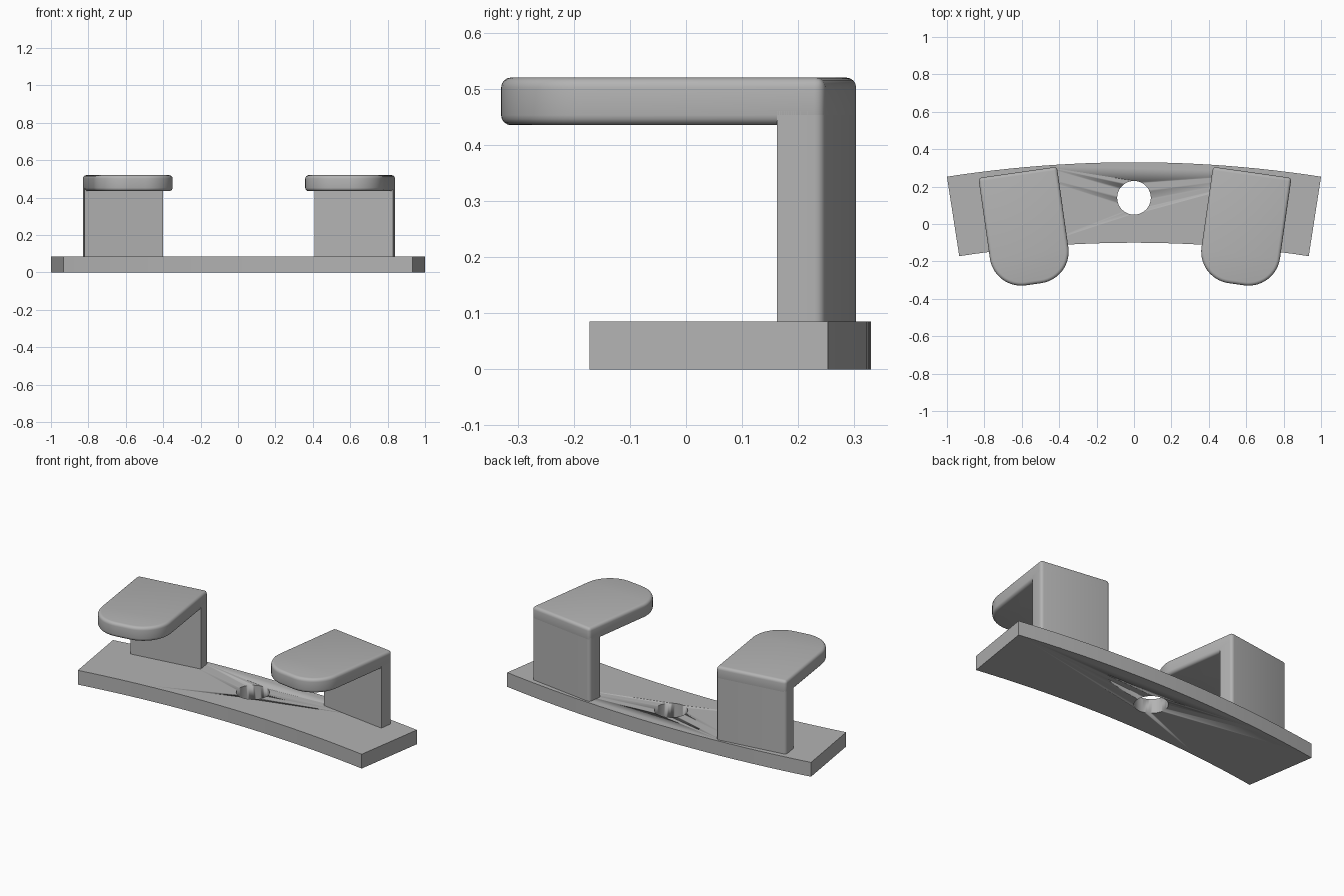
import bpy, bmesh, math
from mathutils import Vector

if "Cube" in bpy.data.objects:
    bpy.data.objects.remove(bpy.data.objects["Cube"])

grey = bpy.data.materials.new("plain grey")
grey.diffuse_color = (0.45, 0.45, 0.45, 1)
grey.use_nodes = True
grey.node_tree.nodes["Principled BSDF"].inputs["Base Color"].default_value = grey.diffuse_color

THICK = 0.085    # thickness of base, posts and top plates
TOP = 0.52
ROUND = 0.018    # edge fillet
HALF_W = 0.212   # half width of a hook
TILT = math.radians(8.1)


def prism(name, outline, z0, z1, fillet=None, angle=30):
    """Extrude an anticlockwise outline; fillet(edge) picks the edges to round."""
    bm = bmesh.new()
    face = bm.faces.new([bm.verts.new((x, y, z0)) for x, y in outline])
    ext = bmesh.ops.extrude_face_region(bm, geom=[face], use_keep_orig=True)
    tops = [v for v in ext["geom"] if isinstance(v, bmesh.types.BMVert)]
    bmesh.ops.translate(bm, verts=tops, vec=(0, 0, z1 - z0))
    bmesh.ops.recalc_face_normals(bm, faces=bm.faces)
    if fillet:
        bmesh.ops.bevel(bm, geom=[e for e in bm.edges if fillet(e)], offset=ROUND,
                        offset_type='OFFSET', segments=4, profile=0.5, affect='EDGES')
    mesh = bpy.data.meshes.new(name)
    bm.to_mesh(mesh)
    bm.free()
    mesh.materials.append(grey)
    ob = bpy.data.objects.new(name, mesh)
    bpy.context.collection.objects.link(ob)
    bpy.ops.object.select_all(action='DESELECT')
    ob.select_set(True)
    bpy.context.view_layer.objects.active = ob
    bpy.ops.object.shade_smooth_by_angle(angle=math.radians(angle))
    return ob


def arc(cx, cy, r, a0, a1, n):
    return [(cx + r * math.cos(math.radians(a0 + (a1 - a0) * i / n)),
             cy + r * math.sin(math.radians(a0 + (a1 - a0) * i / n))) for i in range(n + 1)]


# Curved base: a sector of a wide ring
CY, R_OUT, R_IN, SPAN = -6.2, 6.53, 6.1, 8.81
base = prism("base", arc(0, CY, R_OUT, 90 - SPAN, 90 + SPAN, 24)
             + arc(0, CY, R_IN, 90 + SPAN, 90 - SPAN, 24), 0, THICK)

# Screw hole through the base
cutter = prism("hole_cutter", arc(0, 0.14, 0.09, 0, 360, 48)[:-1], -0.1, 0.2)
cutter.hide_render = True
cutter.hide_set(True)
cut = base.modifiers.new("hole", 'BOOLEAN')
cut.object = cutter
cut.solver = 'EXACT'
bpy.context.view_layer.objects.active = base
bpy.ops.object.modifier_apply(modifier=cut.name)
bpy.data.objects.remove(cutter)


def is_back_upright(e):
    a, b = e.verts
    return abs(a.co.z - b.co.z) > 0.01 and a.co.y > -0.01


def is_level(e):
    return abs(e.verts[0].co.z - e.verts[1].co.z) < 0.001


# Hooks: an upright post carrying a forward plate with a rounded nose
LENGTH, NOSE = 0.604, 0.17
k = HALF_W - NOSE
plate_outline = ([(HALF_W, 0), (-HALF_W, 0)]
                 + arc(-k, NOSE - LENGTH, NOSE, 180, 270, 14)
                 + arc(k, NOSE - LENGTH, NOSE, 270, 360, 14))
post_outline = [(HALF_W, 0), (-HALF_W, 0), (-HALF_W, -THICK), (HALF_W, -THICK)]

for side, x, turn in (("left", -0.622, TILT), ("right", 0.632, -TILT)):
    plate = prism(side + "_top_plate", plate_outline, TOP - THICK, TOP,
                  lambda e: is_level(e) or is_back_upright(e))
    post = prism(side + "_post", post_outline, THICK - 0.01, TOP - THICK + 0.025,
                 is_back_upright)
    for ob in (plate, post):
        ob.location = Vector((x, 0.276, 0))
        ob.rotation_euler.z = turn
